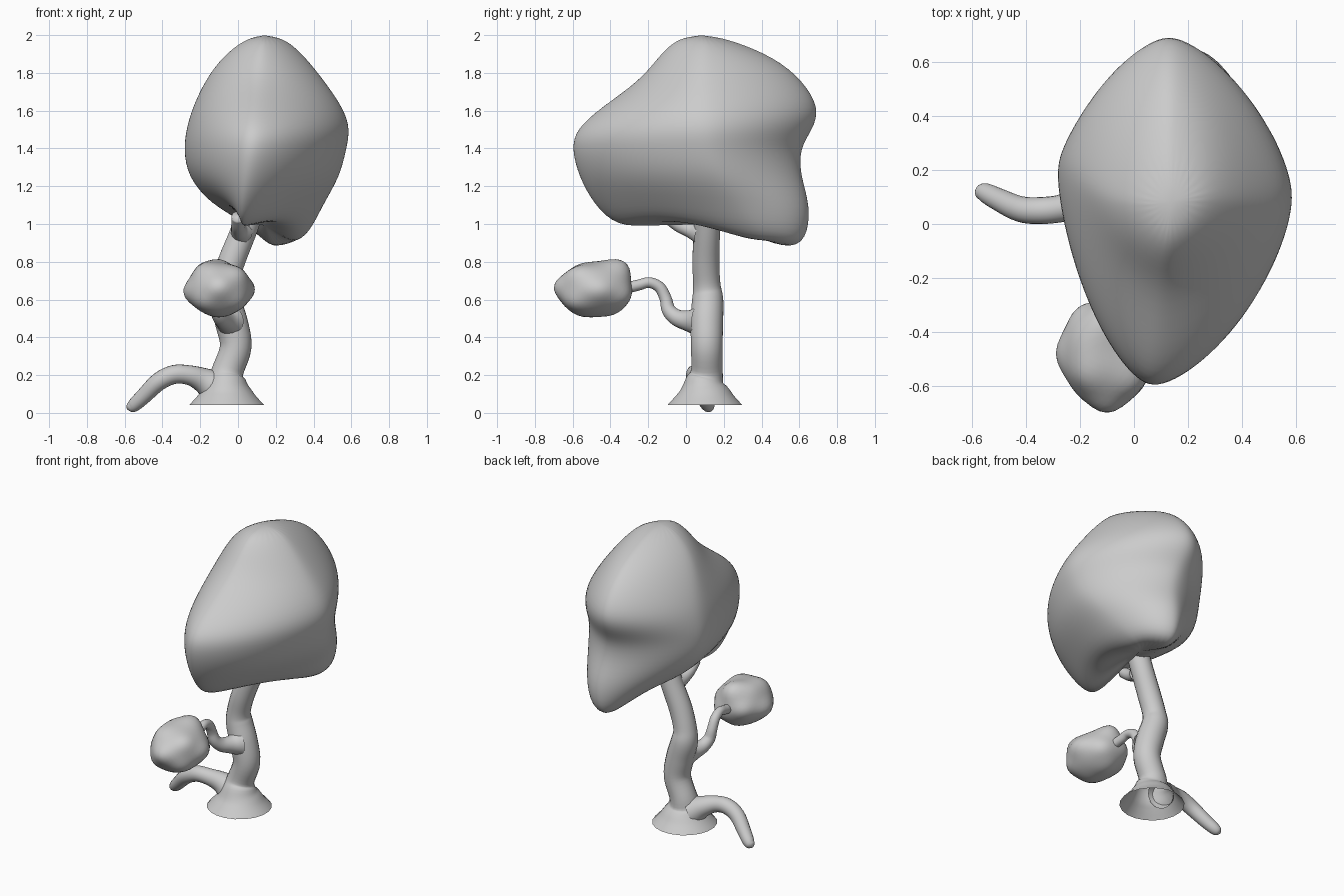
import bpy, bmesh
from math import sin, cos, pi, exp
from mathutils import Vector

if "Cube" in bpy.data.objects:
    bpy.data.objects.remove(bpy.data.objects["Cube"])


def add_mesh(name, bm, levels=0):
    bmesh.ops.recalc_face_normals(bm, faces=bm.faces)
    me = bpy.data.meshes.new(name)
    bm.to_mesh(me)
    bm.free()
    for p in me.polygons:
        p.use_smooth = True
    ob = bpy.data.objects.new(name, me)
    bpy.context.collection.objects.link(ob)
    if levels:
        mod = ob.modifiers.new("smooth", "SUBSURF")
        mod.levels = mod.render_levels = levels
    return ob


def catmull(a, b, c, d, t):
    return 0.5 * (2*b + (c - a)*t + (2*a - 5*b + 4*c - d)*t*t + (3*b - a - 3*c + d)*t**3)


def tube(name, pts, cap_end=True, seg=20, steps=5):
    """Tapered tube through (x, y, z, radius) points."""
    P = [Vector(p) for p in pts]
    P = [2*P[0] - P[1]] + P + [2*P[-1] - P[-2]]
    path = [catmull(*P[i:i+4], k / steps) for i in range(len(P) - 3) for k in range(steps)] + [P[-2]]
    centres = [p.xyz for p in path]
    bm = bmesh.new()
    rings, side = [], None
    for i, c in enumerate(centres):
        t = (centres[min(i+1, len(centres)-1)] - centres[max(i-1, 0)]).normalized()
        if side is None:
            side = t.orthogonal().normalized()
        side = (side - t * side.dot(t)).normalized()
        up = t.cross(side)
        r = max(path[i][3], 0.004)
        rings.append([bm.verts.new(c + r*(cos(2*pi*k/seg)*side + sin(2*pi*k/seg)*up)) for k in range(seg)])
    for a, b in zip(rings, rings[1:]):
        for k in range(seg):
            bm.faces.new((a[k], a[(k+1) % seg], b[(k+1) % seg], b[k]))
    if cap_end:
        bm.faces.new(rings[-1])
    return add_mesh(name, bm)


# Trunk with flared, open base
tube("trunk", [(-.06, .1, .042, .2), (-.06, .1, .1, .148), (-.06, .1, .16, .108), (-.055, .11, .22, .085),
               (-.012, .11, .35, .084), (-.035, .11, .48, .087), (-.07, .115, .6, .083), (-.07, .11, .68, .073),
               (-.035, .105, .8, .072), (.025, .11, .95, .07), (.06, .11, 1.05, .07)], cap_end=False)

# Side root arching to the ground, wide where it leaves the trunk
tube("side_root", [(-.13, .1, .14, .09), (-.19, .085, .175, .066), (-.26, .06, .2, .052), (-.34, .05, .203, .05),
                   (-.42, .055, .165, .048), (-.5, .09, .088, .042), (-.55, .115, .042, .036),
                   (-.575, .12, .028, .025), (-.587, .122, .022, .006)])

# Branch carrying the small foliage
tube("lower_branch", [(-.045, .06, .485, .08), (-.065, .01, .488, .056), (-.09, -.05, .505, .044),
                      (-.11, -.092, .545, .037), (-.12, -.108, .605, .032), (-.12, -.14, .665, .03),
                      (-.115, -.195, .69, .028), (-.11, -.25, .677, .029), (-.1, -.32, .66, .03)])

# Short upper branch reaching the crown
tube("upper_branch", [(.02, .07, .955, .06), (.005, .02, .97, .042), (.0, -.04, .995, .036), (.0, -.1, 1.04, .034)])

# Main crown: rings through right, back, left and front extremes (x, y, z)
levels = [
    [(.26, .1), (.13, .24), (.03, .08), (.13, -.06), 1.975],
    [(.36, .1), (.13, .48), (-.09, .1), (.12, -.15), 1.885],
    [(.46, .1), (.13, .63), (-.18, .15), (.11, -.24), 1.76],
    [(.57, .1), (.13, .725), (-.25, .2), (.09, -.47), 1.61],
    [(.605, .1), (.13, .68), (-.28, .2), (.08, -.6), 1.5],
    [(.58, .1), (.15, .6), (-.295, .2), (.07, -.62), 1.4],
    [(.55, .14), (.19, .61), (-.28, .2), (.05, -.58), 1.25],
    [(.45, .25), (.21, .67), (-.15, .22), (.02, -.5), 1.1],
]
rings = [[(*p, r[4]) for p in r[:4]] for r in levels]
rings += [[(.385, .38, .95), (.2, .65, .9), (.02, .28, 1.02), (.01, -.38, .97)],
          [(.3, .41, .88), (.2, .55, .85), (.1, .33, .95), (.03, -.2, .99)]]
bm = bmesh.new()
Q, loops = 7, []
for n_ring, ring in enumerate(rings):
    loop = []
    low = max(0, n_ring - 6)               # underside rings
    for q in range(4):
        a, b = Vector(ring[q]), Vector(ring[(q+1) % 4])
        e = 1.05 if low and q == 0 else 1.28
        for k in range(Q):
            t = k / Q * pi / 2
            c, s = abs(cos(t))**e, abs(sin(t))**e
            z = a.z + (b.z - a.z) * sin(t)**2
            if low and q > 1:              # raise the hollow between the two lobes
                z += .025 * low * sin(2*t)**2
            if q % 2 == 0:                 # a is an x extreme, b a y extreme
                co = (b.x + (a.x - b.x)*c, a.y + (b.y - a.y)*s, z)
            else:
                co = (a.x + (b.x - a.x)*s, b.y + (a.y - b.y)*c, z)
            loop.append(bm.verts.new(co))
    loops.append(loop)
N = 4 * Q
for a, b in zip(loops, loops[1:]):
    for k in range(N):
        bm.faces.new((a[k], a[(k+1) % N], b[(k+1) % N], b[k]))
for loop, tip in ((loops[0], (.14, .08, 2.003)), (loops[-1], (.14, .22, 1.0))):
    v = bm.verts.new(tip)
    for k in range(N):
        bm.faces.new((loop[k], loop[(k+1) % N], v))
# relax the cage slightly so the lobes blend
bmesh.ops.smooth_vert(bm, verts=[v for l in loops[1:] for v in l], factor=.25,
                      use_axis_x=True, use_axis_y=True, use_axis_z=True)
add_mesh("main_crown", bm, 2)

# Small lumpy foliage
bumps = [((0, -1, .1), .03), ((0, .75, .9), .05), ((-.5, .3, .8), .02), ((1, .1, 0), .025), ((-1, 0, -.1), .025),
         ((-.5, -.4, .8), .02), ((.6, -.5, .6), .025), ((0, -.4, -.9), .012), ((.5, .8, -.3), .02),
         ((-.6, .8, .1), .02), ((-.5, -.7, -.5), .02), ((.6, -.6, -.5), .02), ((0, .5, -.8), .012)]
bm = bmesh.new()
bmesh.ops.create_icosphere(bm, subdivisions=4, radius=1)
for v in bm.verts:
    d = v.co.normalized()
    lump = sum(h * exp(-12 * (1 - d.dot(Vector(b).normalized()))) for b, h in bumps)
    v.co = Vector((-.1 + d.x*(.165 + lump), -.48 + d.y*(.19 + lump), .653 + d.z*(.14 + lump)))
add_mesh("small_foliage", bm)
